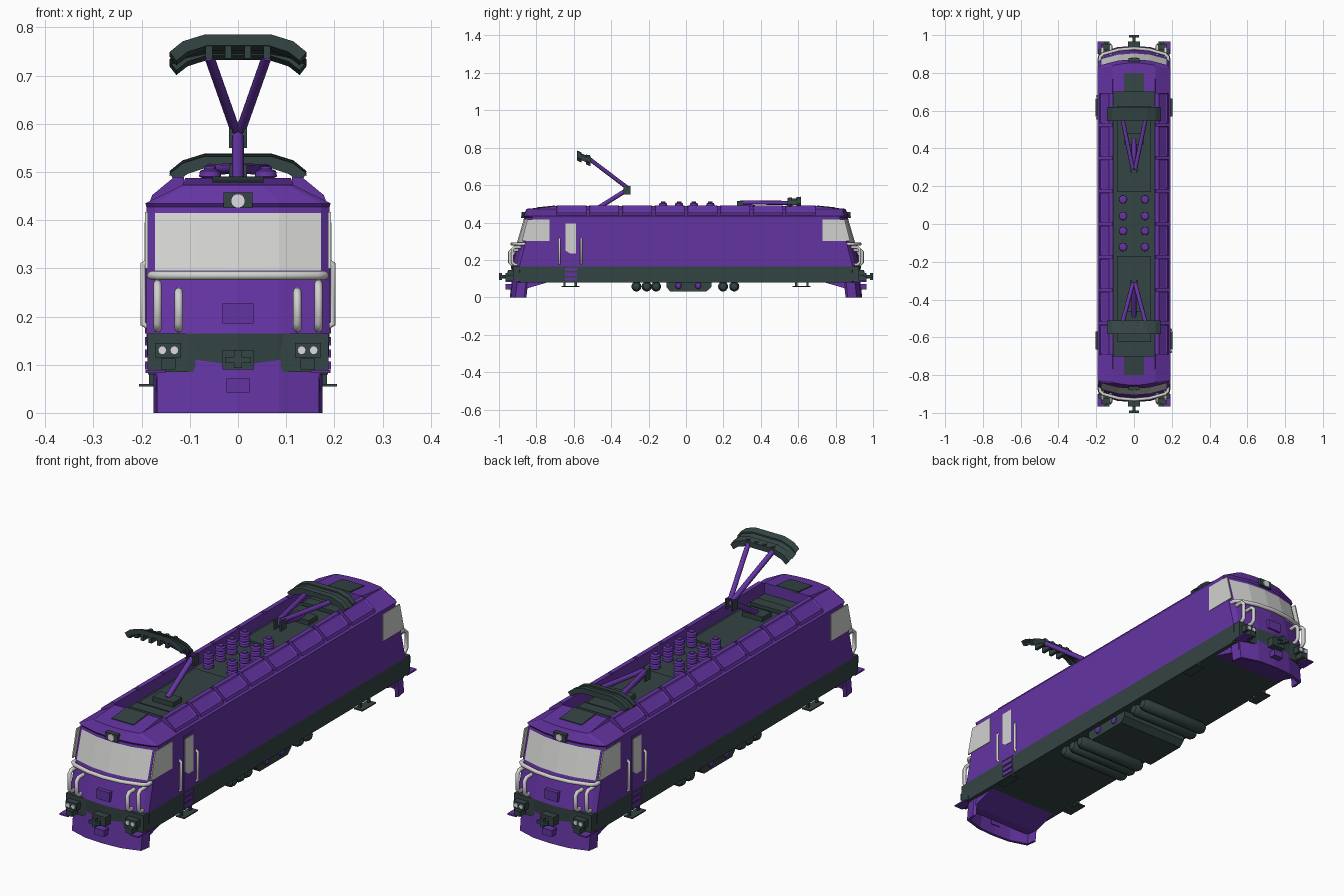
import bpy, bmesh, math
from mathutils import Vector

if "Cube" in bpy.data.objects:
    bpy.data.objects.remove(bpy.data.objects["Cube"])


def material(name, rgb):
    m = bpy.data.materials.new(name)
    m.diffuse_color = (*rgb, 1)
    m.use_nodes = True
    m.node_tree.nodes["Principled BSDF"].inputs["Base Color"].default_value = m.diffuse_color
    return m


PURPLE = material("purple paint", (0.127, 0.034, 0.361))
GREEN = material("dark green grey", (0.034, 0.058, 0.057))
GREY = material("light grey", (0.64, 0.64, 0.63))
LAMP = material("lamp white", (0.78, 0.74, 0.84))


def make(name, verts, faces, mats, rule=None):
    me = bpy.data.meshes.new(name)
    me.from_pydata([tuple(v) for v in verts], [], faces)
    for m in mats:
        me.materials.append(m)
    if rule:
        for i, p in enumerate(me.polygons):
            p.material_index = rule(i)
    bm = bmesh.new()
    bm.from_mesh(me)
    bmesh.ops.recalc_face_normals(bm, faces=bm.faces)
    bm.to_mesh(me)
    bm.free()
    ob = bpy.data.objects.new(name, me)
    bpy.context.collection.objects.link(ob)
    return ob


def loft(name, rings, mats, rule=None):
    n = len(rings[0])
    faces = [(k * n + i, k * n + (i + 1) % n, (k + 1) * n + (i + 1) % n, (k + 1) * n + i)
             for k in range(len(rings) - 1) for i in range(n)]
    last = (len(rings) - 1) * n
    faces += [tuple(range(n)), tuple(range(last, last + n))]
    return make(name, [v for r in rings for v in r], faces, mats, rule)


def prism(name, prof, axis, a, b, mat, s=1):
    """Extrude a (y,z) profile along x or an (x,z) profile along y; s=-1 turns it half round."""
    put = (lambda p, t: (s * t, s * p[0], p[1])) if axis == 'x' else (lambda p, t: (s * p[0], s * t, p[1]))
    return loft(name, [[put(p, a) for p in prof], [put(p, b) for p in prof]], [mat])


def box(name, x, y, z, mat, s=1):
    return prism(name, [(x[0], z[0]), (x[1], z[0]), (x[1], z[1]), (x[0], z[1])], 'y', y[0], y[1], mat, s)


def lathe(name, loc, prof, mat, axis='z', n=14):
    """Turn (radius, height) points about an axis through loc."""
    rings = []
    for r, h in prof:
        ring = []
        for i in range(n):
            c, d = r * math.cos(math.tau * i / n), r * math.sin(math.tau * i / n)
            v = {'x': (h, c, d), 'y': (c, h, d), 'z': (c, d, h)}[axis]
            ring.append(Vector(loc) + Vector(v))
        rings.append(ring)
    ob = loft(name, rings, [mat])
    for o in bpy.context.selected_objects:
        o.select_set(False)
    ob.select_set(True)
    bpy.context.view_layer.objects.active = ob
    bpy.ops.object.shade_smooth_by_angle(angle=math.radians(35))
    return ob


def tube(name, pts, r, mat, s=1):
    cu = bpy.data.curves.new(name, 'CURVE')
    cu.dimensions = '3D'
    cu.bevel_depth, cu.bevel_resolution, cu.use_fill_caps = r, 2, True
    sp = cu.splines.new('POLY')
    sp.points.add(len(pts) - 1)
    for p, q in zip(sp.points, pts):
        p.co = (s * q[0], s * q[1], q[2], 1)
    cu.materials.append(mat)
    ob = bpy.data.objects.new(name, cu)
    bpy.context.collection.objects.link(ob)
    for o in bpy.context.selected_objects:
        o.select_set(False)
    ob.select_set(True)
    bpy.context.view_layer.objects.active = ob
    bpy.ops.object.convert(target='MESH')


# Body shell: stacked plan outlines with curved noses, ending in a sunken roof deck
NOSE = [(-1, .045), (-.905, .03), (-.447, .007), (0, 0), (.447, .007), (.905, .03), (1, .045)]


def outline(z, w, y, k=1):
    front = [(x * w, -(y - k * o), z) for x, o in NOSE]
    return front + [(-x, -y2, z) for x, y2, _ in front]


levels = [(.08, .187, .93), (.165, .19, .935), (.295, .19, .903), (.415, .19, .868), (.427, .19, .866),
          (.435, .192, .872), (.473, .115, .853, .4), (.487, .11, .70, 0), (.44, .108, .70, 0)]


def body_rule(i):
    level, side = divmod(i, 14)
    if level == 0 or i >= 14 * (len(levels) - 1):
        return 1
    return 2 if level == 2 and side % 7 in (1, 2, 3, 4) else 0


loft("body_shell", [outline(*l) for l in levels], [PURPLE, GREEN, GREY], body_rule)

# Raised roof side panels with sunken centres
for s in (1, -1):
    for i in range(8):
        y = -.612 + i * .175
        ob = prism("roof_side_panel", [(.184, .436), (.178, .452), (.132, .49), (.112, .49), (.112, .455)],
                   'y', y - .08, y + .08, PURPLE, s)
        bm = bmesh.new()
        bm.from_mesh(ob.data)
        top = [f for f in bm.faces if f.normal.z > .5 and abs(f.normal.x) > .3]
        bmesh.ops.inset_individual(bm, faces=top, thickness=.01, depth=-.004)
        bm.to_mesh(ob.data)
        bm.free()

# Roof insulators
for x in (-.058, .058):
    for y in (-.122, -.037, .042, .13):
        prof = [(.012, .44)]
        for k in range(3):
            z = .447 + k * .022
            prof += [(.023, z), (.021, z + .011), (.012, z + .015)]
        lathe("roof_insulator", (x, y, 0), prof + [(.012, .511)], PURPLE)

# Parts repeated at both ends
for s in (-1, 1):
    e = s  # s = 1 is the front end
    prism("cab_roof_hatch", [(-.70, .48), (-.80, .47), (-.80, .481), (-.70, .491)], 'x', -.053, .053, GREEN, s)
    box("roof_deck_plate", (-.09, .09), (-.56, -.17), (.44, .449), GREEN, s)
    box("roof_deck_step", (-.09, .09), (-.625, -.575), (.44, .455), GREEN, s)
    # Top headlight
    box("headlight_box", (-.03, .03), (-.878, -.85), (.425, .457), GREEN, s)
    lathe("headlight", (0, -.879 * e, .44), [(.015, -.003), (.015, .003)], LAMP, 'y')
    box("nose_plate", (-.032, .032), (-.936, -.90), (.186, .227), PURPLE, s)
    # Grey handrails on the nose
    rail = [(x * .18, -(.93 - o), .285) for x, o in NOSE]
    tube("nose_rail", [(-.18, -.86, .285)] + rail + [(.18, -.86, .285)], .009, GREY, s)
    for x in (-.167, -.123, .123, .167):
        o, t = (.028, .268) if abs(x) > .15 else (.014, .252)
        tube("nose_grab_handle", [(x, -.91 + o, t), (x, -.945 + o, t), (x, -.957 + o, t - .012),
                                  (x, -.957 + o, .187), (x, -.945 + o, .175), (x, -.91 + o, .175)], .0085, GREY, s)
    # Buffer beam, lamps and corner footplates
    for m in (-1, 1):
        xs = sorted((m * .088, m * .188))
        box("corner_beam", xs, (-.925, -.88), (.085, .165), GREEN, s)
        xs = sorted((m * .118, m * .172))
        box("lamp_housing", xs, (-.952, -.90), (.115, .145), GREEN, s)
        for lx in (.132, .157):
            lathe("corner_lamp", (m * lx, -.953 * e, .13), [(.009, -.003), (.009, .003)], LAMP, 'y', 10)
        xs = sorted((m * .15, m * .192))
        box("corner_footplate", xs, (-.965, -.90), (.083, .089), PURPLE, s)
        box("corner_buffer", sorted((m * .13, m * .16)), (-.965, -.92), (.09, .113), GREEN, s)
        # Cab side window
        prism("cab_side_window", [(-.878, .30), (-.73, .30), (-.73, .417), (-.848, .417)],
              'x', m * .187, m * .1925, GREY, s)
        # Hanging step below the door line
        box("hanging_step", sorted((m * .165, m * .205)), (-.665, -.57), (.055, .06), GREEN, s)
        for y in (-.65, -.59):
            box("step_hanger", sorted((m * .175, m * .185)), (y - .006, y + .006), (.055, .085), GREEN, s)
    # Coupler
    box("coupler_box", (-.032, .032), (-.965, -.90), (.09, .13), GREEN, s)
    tube("coupler_shaft", [(0, -.95, .11), (0, -.995, .11)], .009, GREEN, s)
    box("coupler_bar", (-.027, .027), (-1, -.988), (.104, .116), GREEN, s)
    box("coupler_hook", (-.008, .008), (-1, -.985), (.093, .13), GREEN, s)
    # Snow plough: curved blade, wedge behind it and small front box
    blade = [(-.175, -.865), (-.168, -.912), (-.085, -.937), (0, -.942),
             (.085, -.937), (.168, -.912), (.175, -.865)]
    inner = [(x * .95, y + .012) for x, y in reversed(blade)]
    loft("plough_blade", [[(s * x, s * (y + dy), z) for x, y in blade + inner]
                          for z, dy in ((0, 0), (.125, .014))], [PURPLE])
    prism("plough_wedge", [(-.90, .085), (-.74, .08), (-.86, .045), (-.90, .045)], 'x', -.17, .17, PURPLE, s)
    box("plough_front_box", (-.024, .024), (-.965, -.92), (.042, .071), PURPLE, s)
    # Cab door (right side at the front, left side at the back)
    box("cab_door", (.187, .1925), (-.65, -.578), (.165, .408), PURPLE, s)
    prism("door_window", [(-.645, .25), (-.62, .235), (-.588, .235), (-.588, .395), (-.645, .395)],
          'x', .19, .1945, GREY, s)
    for z in (.09, .115, .14):
        box("door_step", (.18, .193), (-.647, -.583), (z, z + .017), PURPLE, s)
    for y in (-.676, -.56):
        tube("door_handrail", [(.185, y, .315), (.197, y, .308), (.197, y, .185), (.185, y, .178)], .006, GREY, s)

# Underfloor tanks and equipment box
CAPSULE = [(.004, -.175), (.018, -.17), (.027, -.155), (.027, .155), (.018, .17), (.004, .175)]
for y in (-.265, -.21, -.16, .198, .258):
    lathe("underfloor_tank", (0, y, .058), CAPSULE, GREEN, 'x')
prism("underfloor_box", [(-.105, .08), (-.105, .055), (-.085, .032), (.11, .032), (.135, .055), (.135, .08)],
      'x', -.165, .165, GREEN)
for y in (-.04, .065):
    lathe("underfloor_reservoir", (0, y, .062), [(r * .8, h) for r, h in CAPSULE], PURPLE, 'x')


# Pantographs: lower arm, forked upper arm and an arched collector head
def pantograph(s, foot, knee, head, tilt):
    """Points are (y, z) in the front frame; tilt is the height gain across the head."""
    tube("pantograph_lower_arm", [(0, foot[0], foot[1]), (0, knee[0], knee[1])], .012, PURPLE, s)
    box("pantograph_foot", (-.05, .05), (foot[0] - .03, foot[0] + .03), (.44, .47), GREEN, s)
    for x in (-.015, .015):
        box("pantograph_knee", (x - .004, x + .004), (knee[0] - .018, knee[0] + .018),
            (knee[1] - .025, knee[1] + .02), GREEN, s)
    for m in (-1, 1):
        tube("pantograph_fork", [(m * .006, knee[0], knee[1] + .012), (m * .06, head[0] + .03, head[1] - .03 - tilt / 2)],
             .011, PURPLE, s)
    half = [(.07, 0), (.115, -.014), (.142, -.036)]
    low = [(.128, -.054), (.105, -.036), (.065, -.023)]
    for y0, y1, dz, t in ((-.036, -.012, 0, 1), (-.014, .014, -.006, .6), (.012, .036, 0, 1)):
        right = half + [(x, z * t) for x, z in low]
        prof = right + [(-x, z) for x, z in reversed(right)]
        rings = [[(s * x, s * (head[0] + y), head[1] + z + dz - tilt * (y + .036) / .072) for x, z in prof]
                 for y in (y0, y1)]
        loft("collector_head_bar", rings, [GREEN])
    for x in (-.06, -.02, .02, .06):
        box("collector_strut", (x - .007, x + .007), (head[0] - .034, head[0] + .034),
            (head[1] - tilt - .02, head[1] - tilt / 2 - .008), GREEN, s)


pantograph(1, (-.49, .465), (-.315, .575), (-.547, .785), .03)
pantograph(-1, (-.45, .465), (-.29, .495), (-.58, .538), .006)
